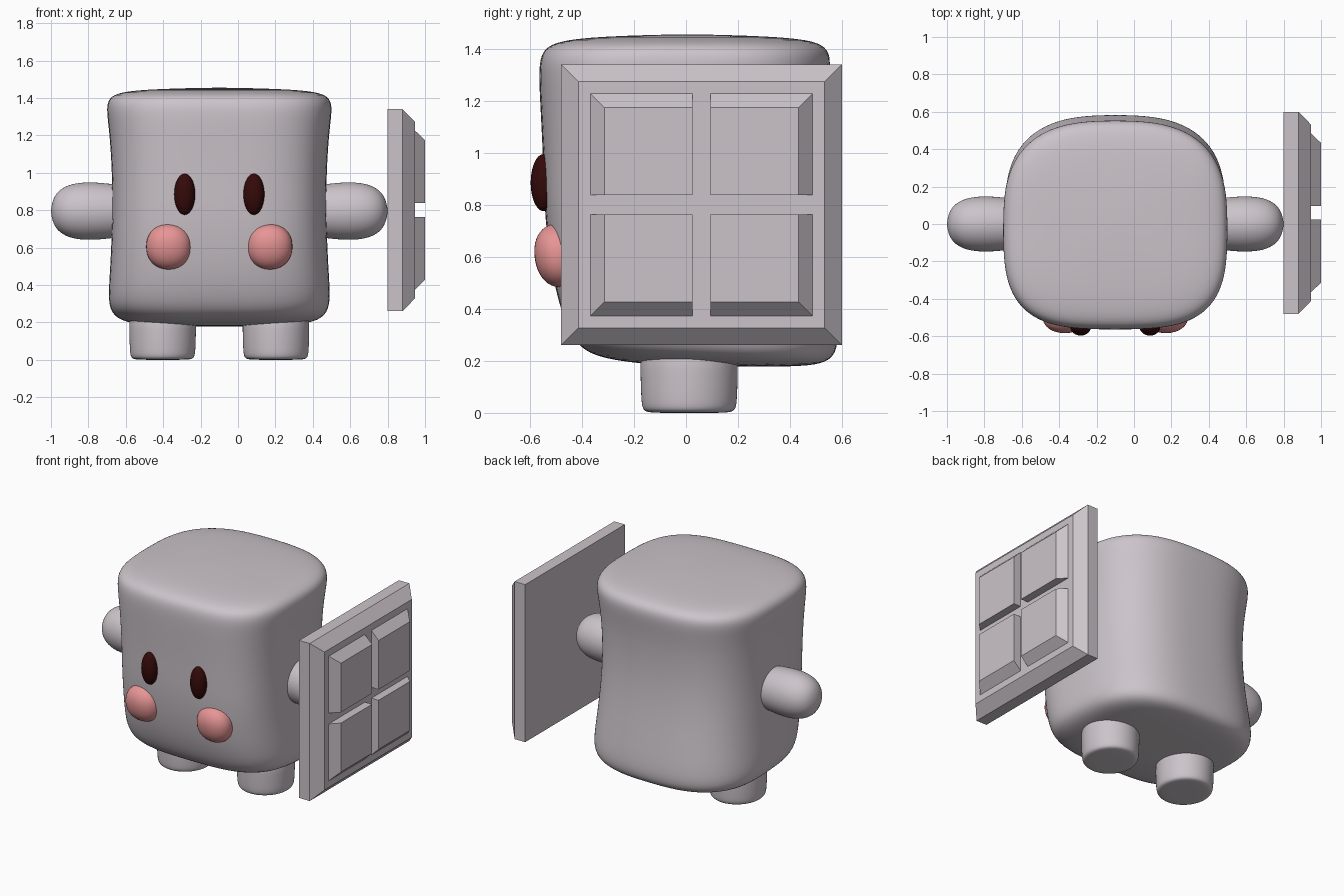
import bpy, bmesh
from math import sin, cos, pi, copysign

cube = bpy.data.objects.get("Cube")
if cube:
    bpy.data.objects.remove(cube, do_unlink=True)


def material(name, rgb):
    m = bpy.data.materials.new(name)
    m.use_nodes = True
    m.diffuse_color = (*rgb, 1)
    bsdf = next(n for n in m.node_tree.nodes if n.type == 'BSDF_PRINCIPLED')
    bsdf.inputs["Base Color"].default_value = (*rgb, 1)
    return m


GREY = material("pale lilac grey", (0.60, 0.55, 0.59))
DARK = material("dark maroon", (0.035, 0.003, 0.003))
PINK = material("blush pink", (0.80, 0.30, 0.30))
MID = -0.1  # the figure's own middle, beside the panel


def finish(name, bm, mat, smooth=True, levels=0):
    bmesh.ops.recalc_face_normals(bm, faces=bm.faces[:])
    mesh = bpy.data.meshes.new(name)
    bm.to_mesh(mesh)
    bm.free()
    mesh.materials.append(mat)
    for p in mesh.polygons:
        p.use_smooth = smooth
    ob = bpy.data.objects.new(name, mesh)
    bpy.context.collection.objects.link(ob)
    if levels:
        mod = ob.modifiers.new("Smooth", 'SUBSURF')
        mod.levels = mod.render_levels = levels
    return ob


def loft(name, rings, mat, levels=2):
    """Skin a list of closed point rings and cap both ends."""
    bm = bmesh.new()
    rows = [[bm.verts.new(p) for p in ring] for ring in rings]
    n = len(rows[0])
    for a, b in zip(rows, rows[1:]):
        for i in range(n):
            j = (i + 1) % n
            bm.faces.new((a[i], a[j], b[j], b[i]))
    for row in (rows[0], rows[-1]):
        bm.faces.new(row)
    return finish(name, bm, mat, True, levels)


def spow(v, e):
    return copysign(abs(v) ** e, v)


def body_ring(z, hx, front, back, tilt, n=32):
    """Rounded-square section, flatter in front than behind."""
    cy, hy = (front + back) / 2, (back - front) / 2
    pts = []
    for i in range(n):
        a = 2 * pi * (i + 0.5) / n
        e = 2 / 2.75 if sin(a) > 0 else 2 / 3.3
        x, y = spow(cos(a), e), spow(sin(a), e)
        pts.append((MID + hx * x, cy + hy * y, z - tilt * y))
    return pts


# Body: waisted block with soft rims, underside rising toward the front
# height, half width, front, back, tilt
body = [
    (0.180, 0.05, 0.00, 0.10, 0.000),
    (0.182, 0.28, -0.16, 0.32, 0.005),
    (0.195, 0.46, -0.33, 0.48, 0.015),
    (0.225, 0.56, -0.41, 0.56, 0.025),
    (0.29, 0.595, -0.455, 0.59, 0.03),
    (0.40, 0.592, -0.49, 0.58, 0.02),
    (0.55, 0.582, -0.52, 0.555, 0.0),
    (0.75, 0.575, -0.545, 0.53, 0.0),
    (0.95, 0.574, -0.55, 0.52, 0.0),
    (1.15, 0.584, -0.56, 0.53, 0.0),
    (1.28, 0.598, -0.567, 0.55, 0.0),
    (1.36, 0.606, -0.565, 0.56, 0.0),
    (1.41, 0.585, -0.54, 0.54, 0.0),
    (1.435, 0.51, -0.46, 0.47, 0.0),
    (1.448, 0.34, -0.30, 0.31, 0.0),
    (1.455, 0.06, -0.05, 0.06, 0.0),
]
loft("body", [body_ring(*r) for r in body], GREY)


def circle(r, n=24):
    return [(r * cos(2 * pi * i / n), r * sin(2 * pi * i / n)) for i in range(n)]


# Arms and feet, one on each side of the figure's middle
arm = [(0.45, 0.125), (0.56, 0.142), (0.67, 0.154), (0.77, 0.150),
       (0.84, 0.125), (0.885, 0.080), (0.90, 0.015)]
foot = [(0.0, 0.03), (0.0, 0.145), (0.008, 0.170), (0.04, 0.177),
        (0.15, 0.180), (0.30, 0.182)]
for side, s in (("right", -1), ("left", 1)):
    loft(side + "_arm", [[(MID + s * d, u * 0.98, 0.795 + v * 1.02)
                          for u, v in circle(r)] for d, r in arm], GREY)
    loft(side + "_foot", [[(MID + s * 0.303 + u, 0.012 + v * 1.05, z)
                           for u, v in circle(r)] for z, r in foot], GREY)


# Face: tall eyes and plump cheeks
def ball(name, centre, half, mat, tilt=0.0, e=1.0):
    bm = bmesh.new()
    bmesh.ops.create_uvsphere(bm, u_segments=32, v_segments=20, radius=1)
    for v in bm.verts:
        v.co = [c * h for c, h in zip((spow(k, e) for k in v.co), half)]
    ob = finish(name, bm, mat)
    ob.location = centre
    ob.rotation_euler.x = tilt
    return ob


for side, s in (("right", -1), ("left", 1)):
    ball(side + "_eye", (MID + s * 0.185, -0.547, 0.885),
         (0.056, 0.05, 0.11), DARK)
    ball(side + "_cheek", (MID + s * 0.27, -0.49, 0.605),
         (0.121, 0.092, 0.122), PINK, 0.15, 0.93)


# Window panel: slab with a chamfered rim and four raised panes
def block(name, levels):
    """Stack of rectangles given as x, (y0, y1), (z0, z1)."""
    rings = [[(x, y[0], z[0]), (x, y[1], z[0]), (x, y[1], z[1]), (x, y[0], z[1])]
             for x, y, z in levels]
    ob = loft(name, rings, GREY, 0)
    for p in ob.data.polygons:
        p.use_smooth = False


CY, CZ = 0.06, 0.80
slab = [(0.80, 0.54), (0.88, 0.54), (0.945, 0.473)]
block("window_frame", [(x, (CY - h, CY + h), (CZ - h, CZ + h)) for x, h in slab])


def span(c, s, inner, outer):
    return tuple(sorted((c + s * inner, c + s * outer)))


for row, t in (("lower", -1), ("upper", 1)):
    for col, s in (("front", -1), ("back", 1)):
        block(f"{row}_{col}_pane", [
            (x, span(CY, s, 0.035, o), span(CZ, t, 0.037, o))
            for x, o in ((0.94, 0.432), (1.0, 0.373))])
